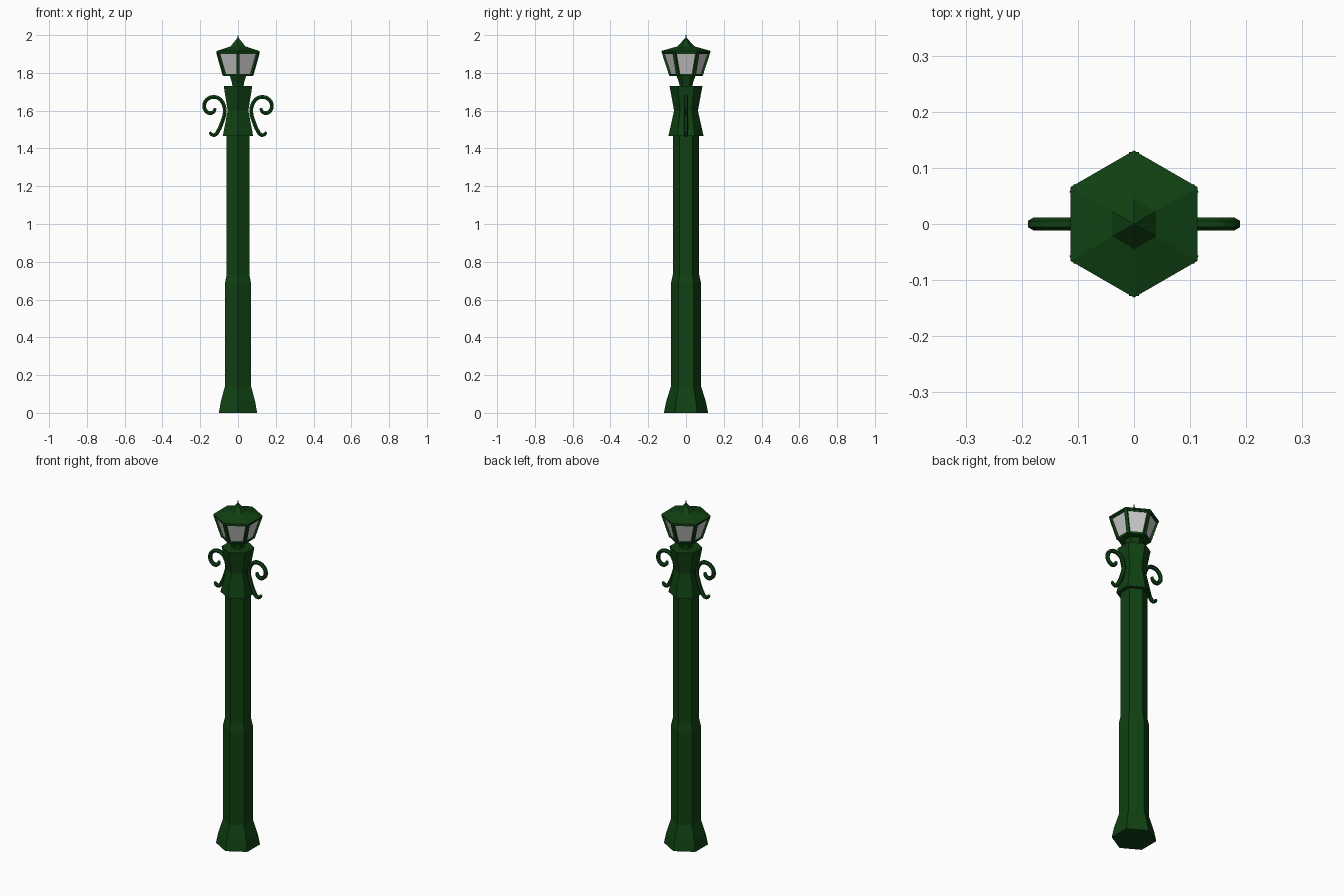
import bpy, bmesh, math
from mathutils import Vector

if "Cube" in bpy.data.objects:
    bpy.data.objects.remove(bpy.data.objects["Cube"])

green = bpy.data.materials.new("dark_green_paint")
green.diffuse_color = (0.005, 0.052, 0.006, 1)
green.use_nodes = True
green.node_tree.nodes["Principled BSDF"].inputs["Base Color"].default_value = green.diffuse_color


def corner(r, z, i):
    # Hexagon corner; corners point along +y and -y
    a = math.radians(90 + 60 * i)
    return Vector((r * math.cos(a), r * math.sin(a), z))


def finish(name, bm, mat):
    bmesh.ops.recalc_face_normals(bm, faces=bm.faces)
    me = bpy.data.meshes.new(name)
    bm.to_mesh(me)
    bm.free()
    ob = bpy.data.objects.new(name, me)
    bpy.context.collection.objects.link(ob)
    if mat:
        me.materials.append(mat)
    return ob


def hex_turn(name, profile, mat=green, closed=False):
    # Sweep a (radius, height) profile round six flat sides
    bm = bmesh.new()
    rings = [[bm.verts.new(corner(r, z, i)) for i in range(6)] for r, z in profile]
    pairs = list(zip(rings, rings[1:]))
    if closed:
        pairs.append((rings[-1], rings[0]))
    for a, b in pairs:
        for i in range(6):
            j = (i + 1) % 6
            bm.faces.new((a[i], a[j], b[j], b[i]))
    if not closed:
        bm.faces.new(rings[0])
        bm.faces.new(rings[-1])
    return finish(name, bm, mat)


def bar(bm, p, q, w):
    # Square bar between two points
    d = (q - p).normalized()
    side = d.cross(Vector((0, 0, 1))).normalized() * w / 2
    out = side.cross(d).normalized() * w / 2
    ends = [[bm.verts.new(c + side * s + out * o) for s, o in
             ((1, 1), (-1, 1), (-1, -1), (1, -1))] for c in (p, q)]
    bm.faces.new(ends[0])
    bm.faces.new(ends[1])
    for i in range(4):
        j = (i + 1) % 4
        bm.faces.new((ends[0][i], ends[0][j], ends[1][j], ends[1][i]))


# Post, from flared foot to capital
hex_turn("base", [(0.117, 0), (0.105, 0.06), (0.08, 0.14)])
hex_turn("post", [(0.08, 0.14), (0.08, 0.685), (0.07, 0.73), (0.07, 1.48)])
hex_turn("capital", [(0.093, 1.465), (0.063, 1.60), (0.087, 1.73)])
hex_turn("neck", [(0.034, 1.725), (0.036, 1.745), (0.052, 1.79)])

# Lantern: glass, frame rings and corner bars
hex_turn("lantern_glass", [(0.083, 1.79), (0.122, 1.908)], None)
hex_turn("lantern_floor", [(0.087, 1.783), (0.09, 1.795)])
hex_turn("lantern_top_ring", [(0.112, 1.90), (0.124, 1.90), (0.128, 1.912), (0.112, 1.912)],
         closed=True)
bm = bmesh.new()
for i in range(6):
    bar(bm, corner(0.081, 1.788, i), corner(0.12, 1.909, i), 0.017)
finish("lantern_corner_bars", bm, green)

# Roof with small pointed finial
hex_turn("roof", [(0.131, 1.908), (0.131, 1.916), (0.035, 1.943)])
hex_turn("finial", [(0.032, 1.93), (0.046, 1.939), (0.006, 1.983), (0.002, 1.986), (0.0015, 2.0)])

# Scroll brackets, one on each side
path = [(0.150, 1.487, .6), (0.140, 1.474, .9), (0.122, 1.472, 1), (0.104, 1.494, 1),
        (0.084, 1.54, 1), (0.070, 1.595, 1), (0.080, 1.64, 1), (0.103, 1.666, 1),
        (0.135, 1.672, 1), (0.165, 1.658, 1), (0.179, 1.628, 1), (0.170, 1.599, 1),
        (0.147, 1.587, 1), (0.127, 1.596, .9), (0.121, 1.613, .7)]
for label, s in (("right", 1), ("left", -1)):
    cu = bpy.data.curves.new(label + "_scroll", "CURVE")
    cu.dimensions = "3D"
    cu.bevel_depth = 0.0115
    cu.bevel_resolution = 1
    cu.resolution_u = 3
    cu.use_fill_caps = True
    sp = cu.splines.new("BEZIER")
    sp.bezier_points.add(len(path) - 1)
    for bp, (x, z, r) in zip(sp.bezier_points, path):
        bp.co = (s * x, 0, z)
        bp.radius = r
        bp.handle_left_type = bp.handle_right_type = "AUTO"
    cu.materials.append(green)
    ob = bpy.data.objects.new(label + "_scroll", cu)
    bpy.context.collection.objects.link(ob)
    bpy.ops.object.select_all(action="DESELECT")
    ob.select_set(True)
    bpy.context.view_layer.objects.active = ob
    bpy.ops.object.convert(target="MESH")
    bpy.ops.object.shade_flat()
